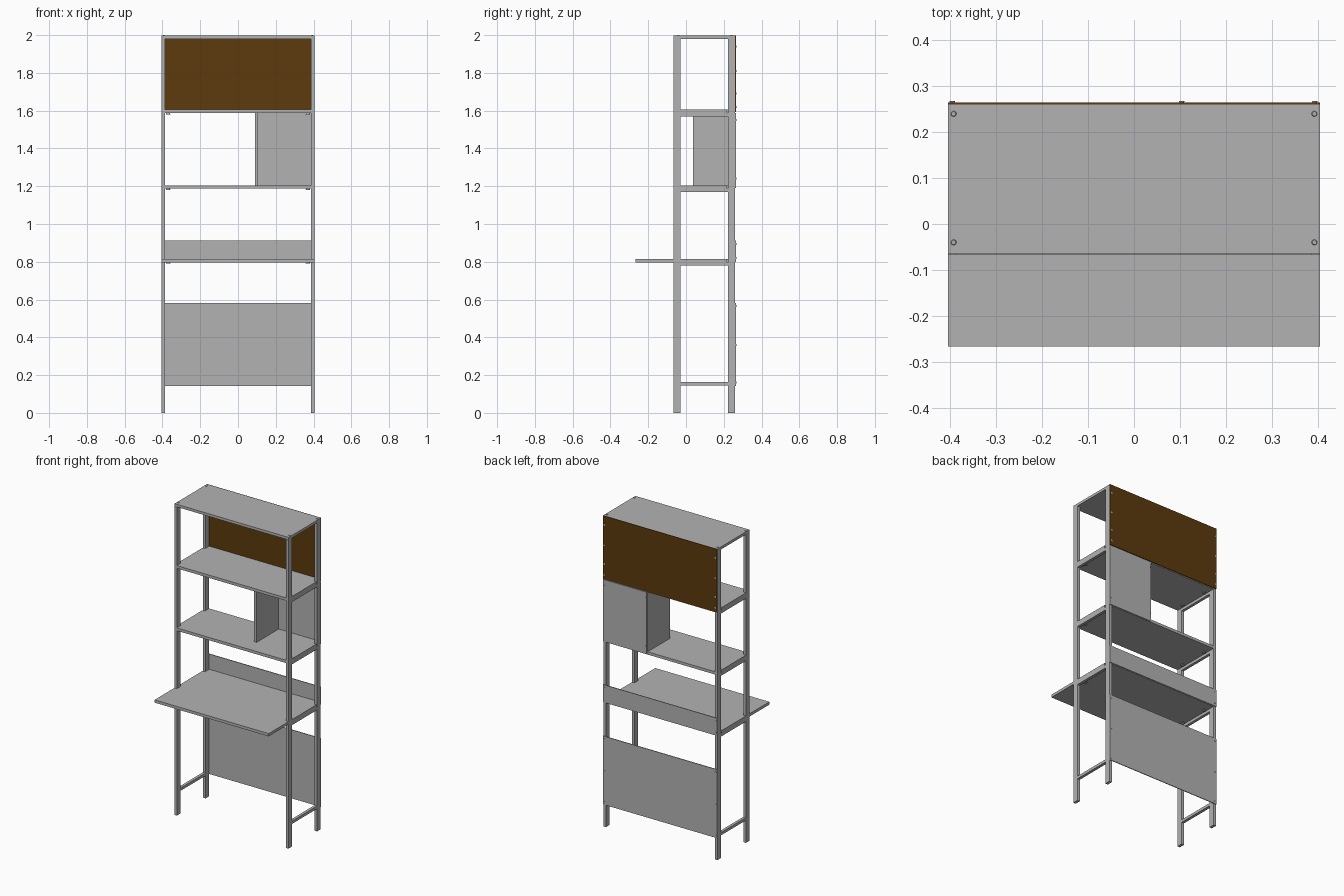
import bpy
import bmesh
from mathutils import Matrix

if "Cube" in bpy.data.objects:
    bpy.data.objects.remove(bpy.data.objects["Cube"], do_unlink=True)


def material(name, rgb):
    m = bpy.data.materials.new(name)
    m.use_nodes = True
    m.diffuse_color = (*rgb, 1)
    m.node_tree.nodes["Principled BSDF"].inputs["Base Color"].default_value = (*rgb, 1)
    return m


GREY = material("light grey", (0.45, 0.45, 0.45))
BROWN = material("dark brown", (0.11, 0.043, 0.004))


def finish(name, bm, mat):
    bmesh.ops.recalc_face_normals(bm, faces=bm.faces)
    mesh = bpy.data.meshes.new(name)
    bm.to_mesh(mesh)
    bm.free()
    mesh.materials.append(mat)
    ob = bpy.data.objects.new(name, mesh)
    bpy.context.scene.collection.objects.link(ob)
    return ob


def box(name, x, y, z, mat=GREY):
    bm = bmesh.new()
    bmesh.ops.create_cube(bm, size=1)
    for v in bm.verts:
        for i, (lo, hi) in enumerate((x, y, z)):
            v.co[i] = lo if v.co[i] < 0 else hi
    return finish(name, bm, mat)


def disc(name, centre, radius, depth, axis="Z"):
    bm = bmesh.new()
    turn = Matrix.Rotation(1.5708, 4, "X") if axis == "Y" else Matrix()
    bmesh.ops.create_cone(bm, cap_ends=True, segments=16, radius1=radius,
                          radius2=radius * 0.8, depth=depth,
                          matrix=Matrix.Translation(centre) @ turn)
    return finish(name, bm, GREY)


OUT, INN = 0.405, 0.387            # outer and inner faces of the posts
FRONT, BACK = -0.067, 0.26
POST_D = 0.037
RAIL_Y = (FRONT + POST_D, BACK - POST_D)
T = 0.018                          # board and rail thickness
SIDES = ((-1, "right"), (1, "left"))


def side_x(s):
    return sorted((s * INN, s * OUT))


def notched_board(name, top, front=FRONT):
    """Board cut out around the four posts, wider in front if it overhangs."""
    half = [(INN, FRONT), (INN, RAIL_Y[0]), (OUT, RAIL_Y[0]),
            (OUT, RAIL_Y[1] - 0.006), (INN, RAIL_Y[1] - 0.006), (INN, BACK)]
    if front < FRONT:
        half = [(OUT, front), (OUT, FRONT)] + half
    outline = half + [(-x, y) for x, y in reversed(half)]
    bm = bmesh.new()
    face = bm.faces.new([bm.verts.new((x, y, top - T)) for x, y in outline])
    ext = bmesh.ops.extrude_face_region(bm, geom=[face])
    bmesh.ops.translate(bm, vec=(0, 0, T),
                        verts=[g for g in ext["geom"] if isinstance(g, bmesh.types.BMVert)])
    finish(name, bm, GREY)


# Boards
box("top_board", (-OUT, OUT), (FRONT + 0.002, BACK), (1.98, 1.997))
LEVELS = {"upper_shelf": 1.605, "middle_shelf": 1.205, "desk": 0.815}
for name, top in LEVELS.items():
    notched_board(name, top, -0.267 if name == "desk" else FRONT)

# Posts, side rails, fixing plates and top screws
for s, side in SIDES:
    for y0, end in ((FRONT, "front"), (BACK - POST_D, "back")):
        box(f"{side}_{end}_post", side_x(s), (y0, y0 + POST_D), (0, 1.98))
    for name, top in LEVELS.items():
        box(f"{side}_{name}_rail", side_x(s), RAIL_Y, (top - 2 * T, top - T))
        for y in (0.0, 0.195):
            disc(f"{side}_{name}_fixing", (s * 0.37, y, top - T - 0.003), 0.012, 0.006)
    box(f"{side}_bottom_rail", side_x(s), RAIL_Y, (0.145, 0.163))
    for y in (-0.04, 0.24):
        disc(f"{side}_top_screw", (s * 0.393, y, 1.9985), 0.006, 0.003)

# Back panels with their screws
PANELS = (
    ("upper_back_panel", -OUT, 1.592, 1.997, BROWN, (1.62, 1.69, 1.81, 1.94)),
    ("cubby_back_panel", 0.095, 1.19, 1.588, GREY, (1.24, 1.55)),
    ("desk_back_strip", -OUT, 0.80, 0.913, GREY, (0.82, 0.895)),
    ("lower_back_panel", -OUT, 0.143, 0.583, GREY, (0.16, 0.36, 0.565)),
)
for name, left, low, high, mat, heights in PANELS:
    box(name, (left, OUT), (BACK, BACK + 0.005), (low, high), mat)
    for x in (left + 0.009, 0.394):
        for z in heights:
            disc(name + "_screw", (x, BACK + 0.006, z), 0.006, 0.003, "Y")

# Upright divider beside the cubby
box("cubby_divider", (0.09, 0.107), (0.036, BACK), (1.205, 1.587))
